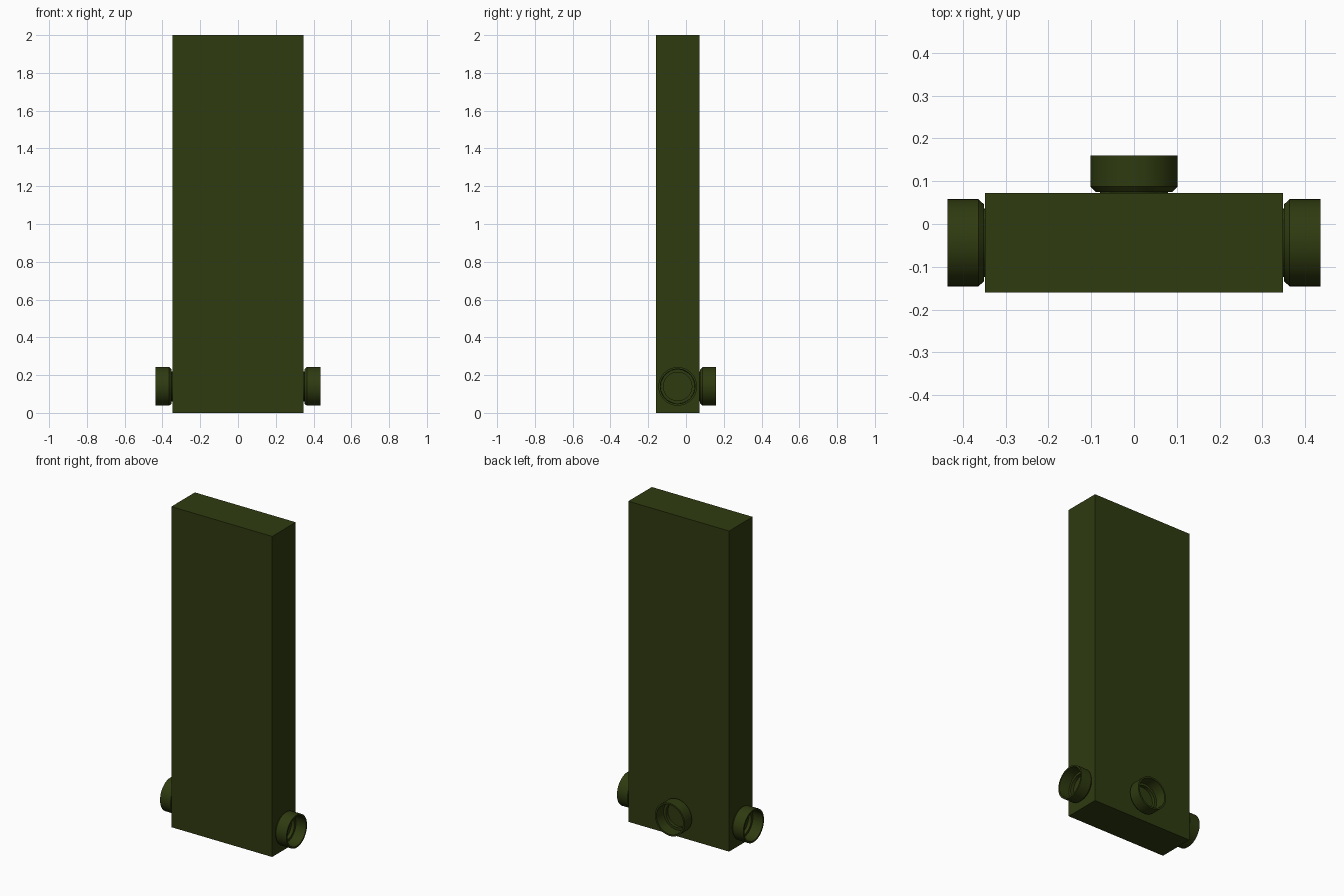
import bpy, bmesh, math
from mathutils import Matrix, Vector

if "Cube" in bpy.data.objects:
    bpy.data.objects.remove(bpy.data.objects["Cube"], do_unlink=True)

# Single dark olive paint
paint = bpy.data.materials.new("dark_olive")
paint.use_nodes = True
colour = (0.028, 0.043, 0.005, 1)
paint.diffuse_color = colour
paint.node_tree.nodes["Principled BSDF"].inputs["Base Color"].default_value = colour


def make_object(name, bm):
    bmesh.ops.recalc_face_normals(bm, faces=bm.faces)
    mesh = bpy.data.meshes.new(name)
    bm.to_mesh(mesh)
    bm.free()
    mesh.materials.append(paint)
    obj = bpy.data.objects.new(name, mesh)
    bpy.context.collection.objects.link(obj)
    return obj


# Tall slab body
HALF_W, FRONT, BACK, HEIGHT = 0.348, -0.16, 0.072, 2.0
MID_Y = (FRONT + BACK) / 2
bm = bmesh.new()
bmesh.ops.create_cube(bm, size=1, matrix=Matrix.Translation((0, MID_Y, HEIGHT / 2))
                      @ Matrix.Diagonal((2 * HALF_W, BACK - FRONT, HEIGHT, 1)))
make_object("body", bm)

# Socket section as (radius, distance from body): neck, chamfer, rim, bore, inner lip
PROFILE = [(0.075, 0), (0.08, 0), (0.08, 0.003), (0.09, 0.003), (0.102, 0.016),
           (0.102, 0.088), (0.092, 0.088), (0.09, 0.02), (0.075, 0.02)]


def socket(name, base, direction, segments=48):
    bm = bmesh.new()
    verts = [bm.verts.new((r, 0, d)) for r, d in PROFILE]
    edges = [bm.edges.new((v, verts[(i + 1) % len(verts)])) for i, v in enumerate(verts)]
    bmesh.ops.spin(bm, geom=verts + edges, cent=(0, 0, 0), axis=(0, 0, 1),
                   angle=2 * math.pi, steps=segments)
    bmesh.ops.remove_doubles(bm, verts=bm.verts, dist=0.0005)
    turn = Vector((0, 0, 1)).rotation_difference(Vector(direction)).to_matrix().to_4x4()
    bm.transform(Matrix.Translation(base) @ turn)
    obj = make_object(name, bm)
    bpy.ops.object.select_all(action="DESELECT")
    obj.select_set(True)
    bpy.context.view_layer.objects.active = obj
    bpy.ops.object.shade_smooth_by_angle(angle=math.radians(30))


# Pipe sockets on both sides and the back
PORT_Z = 0.14
for name, side in (("left_socket", 1), ("right_socket", -1)):
    socket(name, (side * HALF_W, MID_Y, PORT_Z), (side, 0, 0))
socket("back_socket", (0, BACK, PORT_Z), (0, 1, 0))
